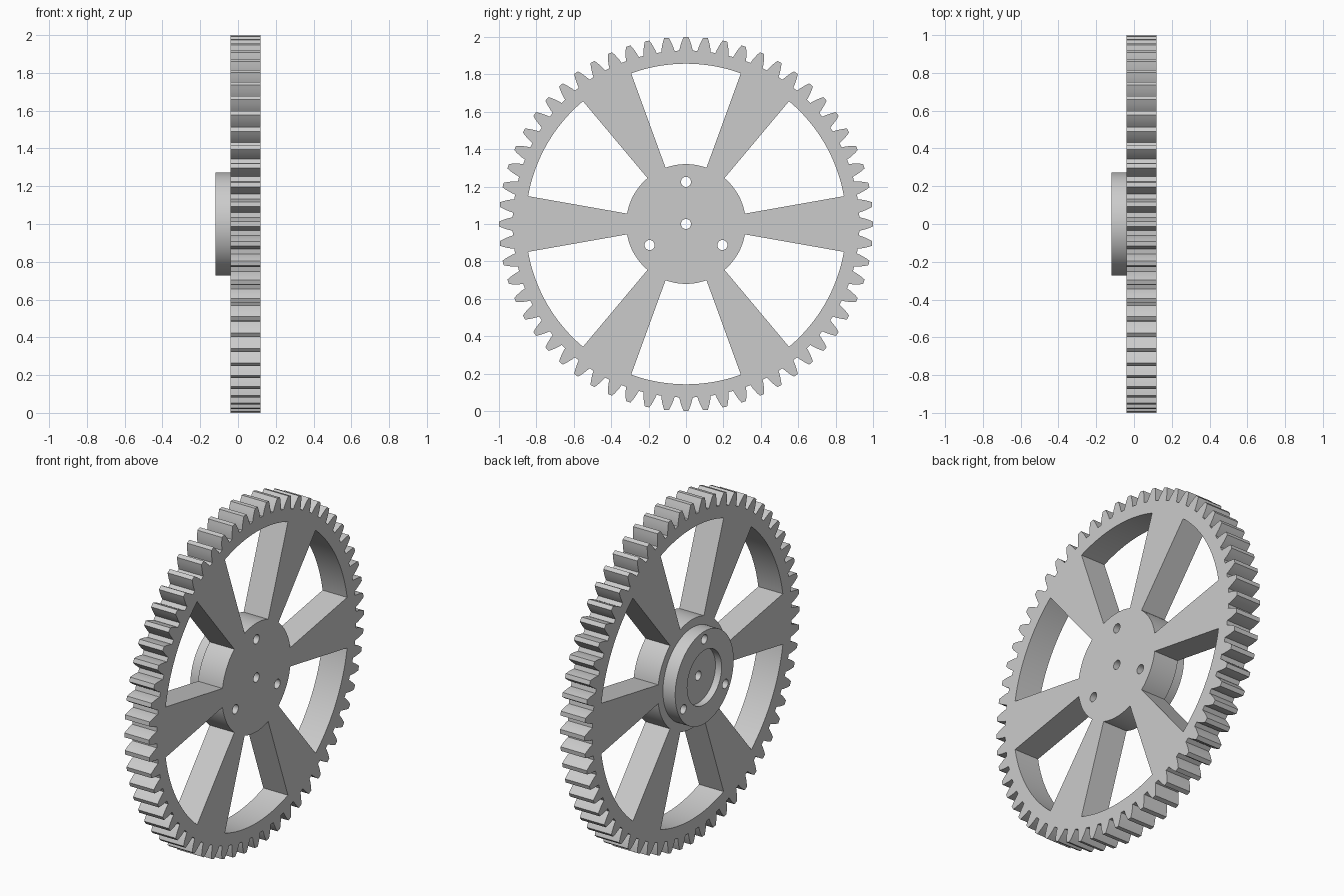
import bpy, bmesh
from math import pi, sin, cos, tan, acos, radians
from mathutils import Matrix

cube = bpy.data.objects.get("Cube")
if cube:
    bpy.data.objects.remove(cube, do_unlink=True)

GREY = (0.6, 0.6, 0.6, 1)
steel = bpy.data.materials.new("grey_metal")
steel.use_nodes = True
steel.diffuse_color = GREY
steel.node_tree.nodes["Principled BSDF"].inputs["Base Color"].default_value = GREY

# Gear proportions
TEETH = 60
TIP = 1.0
MODULE = 2 * TIP / (TEETH + 2)
PITCH = MODULE * TEETH / 2
ROOT = TIP - 2.25 * MODULE
BASE = PITCH * cos(radians(20))
HUB, RIM, COLLAR, RECESS = 0.32, 0.857, 0.272, 0.16
HOLE, BOLT_CIRCLE = 0.027, 0.225

# Stand the flat profile upright: depth runs along x, centre at z = 1
UPRIGHT = Matrix(((0, 0, 1, 0), (1, 0, 0, 0), (0, 1, 0, 1), (0, 0, 0, 1)))


def polar(r, a):
    return (r * cos(a), r * sin(a))


def arc(r, a0, a1, n):
    return [polar(r, a0 + (a1 - a0) * i / n) for i in range(n + 1)]


def circle(r, n=32, centre=(0, 0)):
    return [(centre[0] + x, centre[1] + y) for x, y in arc(r, 0, 2 * pi, n)[:-1]]


def half_angle(r):
    """Half the angular width of an involute tooth at radius r."""
    inv = lambda a: tan(a) - a
    return pi / (2 * TEETH) + inv(radians(20)) - inv(acos(BASE / r))


def tooth_outline():
    radii = [ROOT + (TIP - ROOT) * i / 4 for i in range(5)]
    pts = []
    for k in range(TEETH):
        mid = 2 * pi * k / TEETH
        pts += [polar(r, mid - half_angle(r)) for r in radii]
        pts.append(polar(TIP, mid))
        pts += [polar(r, mid + half_angle(r)) for r in reversed(radii)]
    return pts


def window(k):
    mid = radians(30 + 60 * k)
    half = radians(20)
    return (arc(RIM, mid - half, mid + half, 24)
            + arc(HUB, mid + half, mid - half, 16))


def plate(name, loops, x0, x1):
    """Solid plate between x0 and x1; inner loops become openings."""
    curve = bpy.data.curves.new(name, "CURVE")
    curve.dimensions = "2D"
    curve.fill_mode = "BOTH"
    curve.extrude = (x1 - x0) / 2
    for loop in loops:
        spline = curve.splines.new("POLY")
        spline.points.add(len(loop) - 1)
        for point, (u, v) in zip(spline.points, loop):
            point.co = (u, v, 0, 1)
        spline.use_cyclic_u = True
    temp = bpy.data.objects.new(name + "_profile", curve)
    bpy.context.collection.objects.link(temp)
    graph = bpy.context.evaluated_depsgraph_get()
    mesh = bpy.data.meshes.new_from_object(temp.evaluated_get(graph))
    bpy.data.objects.remove(temp, do_unlink=True)
    bpy.data.curves.remove(curve)

    bm = bmesh.new()
    bm.from_mesh(mesh)
    bmesh.ops.remove_doubles(bm, verts=bm.verts, dist=1e-5)
    bmesh.ops.transform(bm, verts=bm.verts,
                        matrix=Matrix.Translation(((x0 + x1) / 2, 0, 0)) @ UPRIGHT)
    bmesh.ops.recalc_face_normals(bm, faces=bm.faces)
    bm.to_mesh(mesh)
    bm.free()
    mesh.name = name
    mesh.materials.clear()
    mesh.materials.append(steel)
    obj = bpy.data.objects.new(name, mesh)
    bpy.context.collection.objects.link(obj)
    bpy.ops.object.select_all(action="DESELECT")
    obj.select_set(True)
    bpy.context.view_layer.objects.active = obj
    bpy.ops.object.shade_smooth_by_angle(angle=radians(20))
    return obj


bolt_holes = [circle(HOLE, 24, polar(BOLT_CIRCLE, radians(90 + 120 * k))) for k in range(3)]
axle_hole = circle(HOLE, 24)

# Toothed wheel with six tapered spokes
plate("gear_wheel", [tooth_outline(), axle_hole] + bolt_holes
      + [window(k) for k in range(6)], -0.04, 0.12)

# Collar: solid floor and raised ring around the recess
plate("collar_floor", [circle(COLLAR, 96), axle_hole] + bolt_holes, -0.08, -0.04)
plate("collar_ring", [circle(COLLAR, 96), circle(RECESS, 64)] + bolt_holes, -0.12, -0.08)
